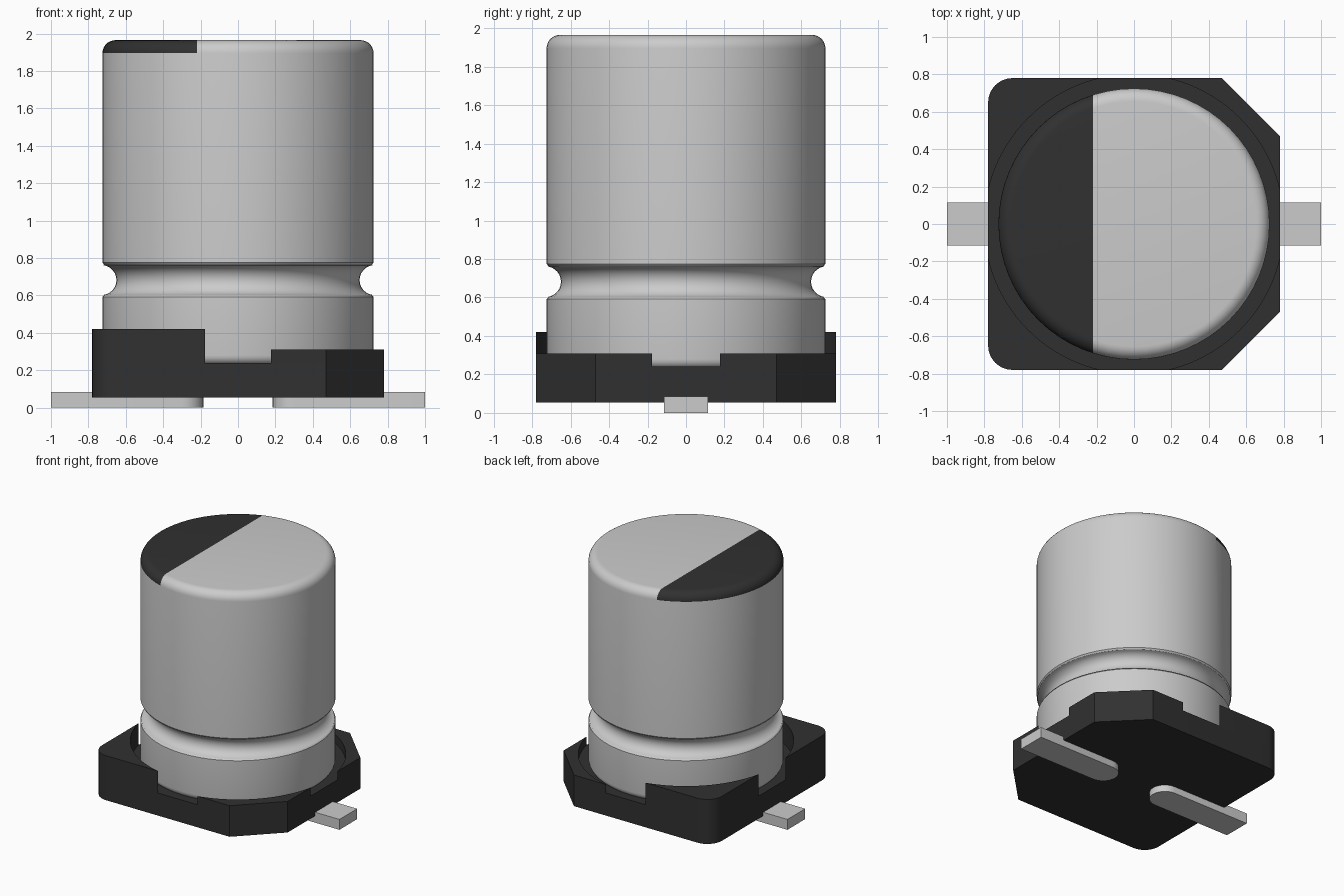
import bpy, bmesh, math

cube = bpy.data.objects.get("Cube")
if cube:
    bpy.data.objects.remove(cube, do_unlink=True)


def material(name, rgb):
    m = bpy.data.materials.new(name)
    m.use_nodes = True
    m.diffuse_color = (*rgb, 1)
    bsdf = next(n for n in m.node_tree.nodes if n.type == 'BSDF_PRINCIPLED')
    bsdf.inputs["Base Color"].default_value = (*rgb, 1)
    bsdf.inputs["Roughness"].default_value = 0.5
    return m


ALUMINIUM = material("aluminium", (0.6, 0.6, 0.6))
BLACK = material("black plastic", (0.03, 0.03, 0.03))


def finish(name, bm, mats, angle=30):
    bmesh.ops.recalc_face_normals(bm, faces=bm.faces[:])
    me = bpy.data.meshes.new(name)
    bm.to_mesh(me)
    bm.free()
    for m in mats:
        me.materials.append(m)
    ob = bpy.data.objects.new(name, me)
    bpy.context.collection.objects.link(ob)
    bpy.ops.object.select_all(action='DESELECT')
    ob.select_set(True)
    bpy.context.view_layer.objects.active = ob
    bpy.ops.object.shade_smooth_by_angle(angle=math.radians(angle))
    return ob


def prism(name, outline, z0, z1, mat):
    bm = bmesh.new()
    face = bm.faces.new([bm.verts.new((x, y, z0)) for x, y in outline])
    top = bmesh.ops.extrude_face_region(bm, geom=[face])["geom"]
    bmesh.ops.translate(bm, vec=(0, 0, z1 - z0),
                        verts=[v for v in top if isinstance(v, bmesh.types.BMVert)])
    return finish(name, bm, [mat])


def arc(cx, cy, r, a0, a1, n):
    pts = []
    for i in range(n + 1):
        a = math.radians(a0 + (a1 - a0) * i / n)
        pts.append((cx + r * math.cos(a), cy + r * math.sin(a)))
    return pts


# Base: floor slab plus four corner walls around a round pocket
H, CUT, RAD = 0.78, 0.47, 0.13
FLOOR_Z, BOTTOM_Z, POCKET = 0.24, 0.055, 0.80
chamfer = [(H, CUT), (CUT, H)]
rounded = arc(-H + RAD, H - RAD, RAD, 90, 180, 8)
back_half = chamfer + rounded
outline = back_half + [(x, -y) for x, y in reversed(back_half)]
prism("base_floor", outline, BOTTOM_Z, FLOOR_Z, BLACK)

a = math.degrees(math.acos(H / POCKET))
pocket_right = arc(0, 0, POCKET, 90 - a, a, 20)
pocket_left = arc(0, 0, POCKET, 180 - a, 90 + a, 20)
for side, s in (("back", 1), ("front", -1)):
    for name, pts, top in (("low_corner", chamfer + pocket_right, 0.31),
                           ("tall_corner", rounded + pocket_left, 0.42)):
        prism(f"base_{side}_{name}", [(x, y * s) for x, y in pts], FLOOR_Z, top, BLACK)

# Can: lathed profile with a rolled groove and rounded rims
R, TOP, FIL = 0.725, 1.965, 0.07
profile = [(0, FLOOR_Z - 0.01)]
profile += arc(R - 0.05, FLOOR_Z + 0.04, 0.05, -90, 0, 5)
profile += [(R, 0.592), (R - 0.01, 0.602)]
profile += arc(R + 0.005, 0.682, 0.08, 262, 98, 12)
profile += [(R - 0.01, 0.763), (R, 0.775)]
profile += arc(R - FIL, TOP - FIL, FIL, 0, 90, 7)

bm = bmesh.new()
SEG = 64
rings = []
for r, z in profile[1:]:
    rings.append([bm.verts.new((r * math.cos(2 * math.pi * i / SEG),
                                r * math.sin(2 * math.pi * i / SEG), z))
                  for i in range(SEG)])
for lo, hi in zip(rings, rings[1:]):
    for i in range(SEG):
        j = (i + 1) % SEG
        bm.faces.new((lo[i], lo[j], hi[j], hi[i]))
bm.faces.new(rings[0][::-1])
bm.faces.new(rings[-1])

# Polarity mark: cut the top and its rounded rim, then colour one side
MARK_X = -0.22
cap = [f for f in bm.faces if f.calc_center_median().z > TOP - FIL]
geom = set(cap)
for f in cap:
    geom.update(f.edges)
    geom.update(f.verts)
bmesh.ops.bisect_plane(bm, geom=list(geom), plane_co=(MARK_X, 0, 0), plane_no=(1, 0, 0))
for f in bm.faces:
    c = f.calc_center_median()
    f.material_index = int(c.z > TOP - FIL and c.x < MARK_X)
finish("can", bm, [ALUMINIUM, BLACK], 35)

# Leads: flat strips with a rounded inner end
W = 0.115
strip = [(1, -W), (1, W)] + arc(0.185 + W, 0, W, 90, 270, 14)
for name, s in (("left_lead", 1), ("right_lead", -1)):
    prism(name, [(x * s, y) for x, y in strip], 0, 0.085, ALUMINIUM)
